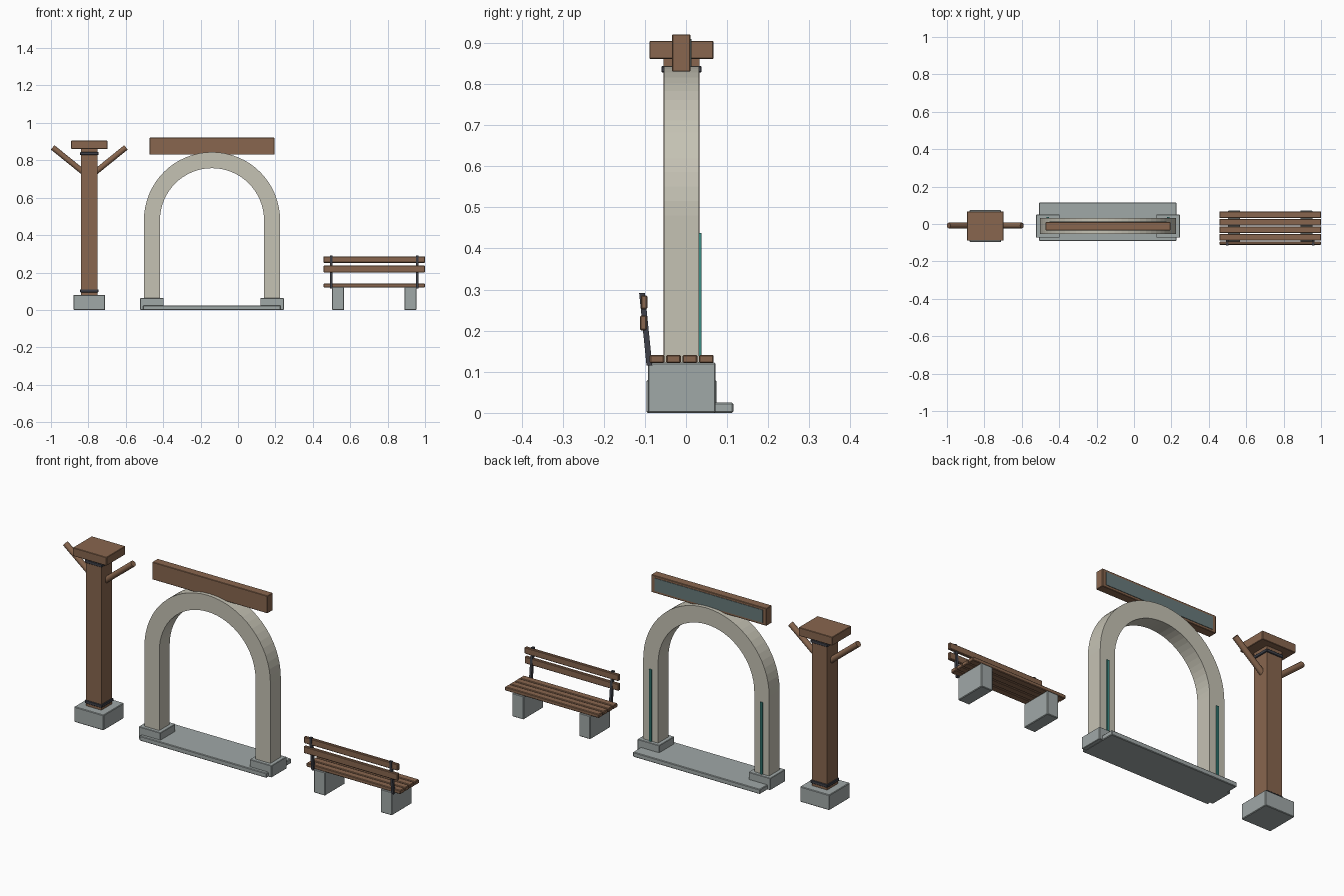
import bpy, bmesh, math
from mathutils import Vector

if "Cube" in bpy.data.objects:
    bpy.data.objects.remove(bpy.data.objects["Cube"])


def material(name, rgb):
    lin = [((c / 255 + 0.055) / 1.055) ** 2.4 for c in rgb]
    m = bpy.data.materials.new(name)
    m.diffuse_color = (*lin, 1)
    m.use_nodes = True
    m.node_tree.nodes["Principled BSDF"].inputs["Base Color"].default_value = m.diffuse_color
    return m


WOOD = material("brown_wood", (136, 102, 78))
CREAM = material("cream_plaster", (197, 194, 180))
STONE = material("grey_stone", (160, 168, 167))
METAL = material("dark_metal", (62, 64, 72))
TEAL = material("teal_strip", (60, 140, 132))
PANEL = material("slate_panel", (104, 122, 123))


def add_object(name, bm, mat):
    bmesh.ops.recalc_face_normals(bm, faces=bm.faces)
    me = bpy.data.meshes.new(name)
    bm.to_mesh(me)
    bm.free()
    me.materials.append(mat)
    ob = bpy.data.objects.new(name, me)
    bpy.context.collection.objects.link(ob)
    return ob


def box(name, x, y, z, mat, bevel=0.0):
    """Box from (min, max) ranges on each axis."""
    bm = bmesh.new()
    bmesh.ops.create_cube(bm, size=1)
    for v in bm.verts:
        v.co = Vector([a + (b - a) * (c + 0.5) for (a, b), c in zip((x, y, z), v.co)])
    ob = add_object(name, bm, mat)
    if bevel:
        mod = ob.modifiers.new("bevel", "BEVEL")
        mod.width = bevel
        mod.segments = 1
    return ob


def around(c, w):
    return (c - w / 2, c + w / 2)


def rod(name, p, q, r, sides, mat, turn=0.0):
    """Prism or cylinder between two points."""
    p, q = Vector(p), Vector(q)
    bm = bmesh.new()
    bmesh.ops.create_cone(bm, cap_ends=True, segments=sides, radius1=r, radius2=r,
                          depth=(q - p).length)
    ob = add_object(name, bm, mat)
    ob.location = (p + q) / 2
    ob.rotation_euler = (q - p).to_track_quat("Z", "Y").to_euler()
    return ob


CY = -0.011

# Lamp post: footing, shaft, bands, cap and two braces
PX = -0.795
box("post_footing", around(PX, 0.17), around(CY, 0.17), (0, 0.08), STONE, 0.003)
box("post_shaft", around(PX, 0.088), around(CY, 0.088), (0.08, 0.862), WOOD)
for name, z in (("lower_band", (0.094, 0.11)), ("upper_band", (0.828, 0.844))):
    box(name, around(PX, 0.098), around(CY, 0.098), z, METAL, 0.002)
box("post_cap", around(PX, 0.195), around(CY, 0.156), (0.861, 0.905), WOOD, 0.002)
for s in (-1, 1):
    brace = rod("post_brace", (PX + s * 0.03, CY + 0.003, 0.735),
                (PX + s * 0.196, CY + 0.003, 0.869), 0.015, 12, WOOD)
    brace.data.shade_smooth()
    brace.data.set_sharp_from_angle(angle=math.radians(40))

# Archway: slab, footings, legs, back strips
AX, R_OUT, R_IN, SPRING = -0.139, 0.364, 0.278, 0.48
ARCH_Y = (-0.054, 0.032)
box("threshold_slab", (-0.507, 0.227), (-0.09, 0.115), (0, 0.025), STONE, 0.003)
for s in (-1, 1):
    cx = AX + s * (R_OUT + R_IN) / 2
    box("arch_footing", around(cx, 0.126), around(CY, 0.124), (0.001, 0.063), STONE, 0.002)
    box("arch_leg", around(cx, R_OUT - R_IN), ARCH_Y, (0.06, SPRING), CREAM)
    box("leg_strip", around(cx, 0.013), (0.03, 0.038), (0.06, 0.438), TEAL)

# Half-round arch ring
bm = bmesh.new()
N = 32
rings = []
for i in range(N + 1):
    a = math.pi * i / N
    rings.append([bm.verts.new((AX + r * math.cos(a), y, SPRING + r * math.sin(a)))
                  for r, y in ((R_OUT, ARCH_Y[0]), (R_OUT, ARCH_Y[1]),
                               (R_IN, ARCH_Y[1]), (R_IN, ARCH_Y[0]))])
for a, b in zip(rings, rings[1:]):
    for k in range(4):
        j = (k + 1) % 4
        bm.faces.new((a[k], a[j], b[j], b[k]))
bm.faces.new(rings[0])
bm.faces.new(rings[-1])
add_object("arch_ring", bm, CREAM)

# Sign beam with a plain panel on its back
box("sign_beam", (-0.472, 0.194), (-0.034, 0.011), (0.83, 0.921), WOOD, 0.002)
box("sign_panel", (-0.452, 0.174), (0.009, 0.0135), (0.842, 0.909), PANEL)

# Bench: stone legs, seat slats, leaning supports, back slats
BX = (0.457, 1.0)
MID = sum(BX) / 2
for s in (-1, 1):
    box("bench_leg", around(MID + s * 0.193, 0.065), (-0.093, 0.072), (0, 0.122), STONE, 0.003)
    sx = MID + s * 0.231
    # square bar leaning back, sheared from a box
    bar = box("back_support", around(sx, 0.013), around(0, 0.014), (0.115, 0.292), METAL)
    for v in bar.data.vertices:
        v.co.y += -0.089 - 0.018 * (v.co.z - 0.115) / 0.177
for i in range(4):
    box("seat_slat", BX, around(-0.0705 + i * 0.04, 0.036), (0.121, 0.141), WOOD, 0.003)
box("lower_back_slat", BX, (-0.112, -0.095), (0.201, 0.237), WOOD, 0.003)
box("upper_back_slat", BX, (-0.110, -0.094), (0.252, 0.286), WOOD, 0.003)
